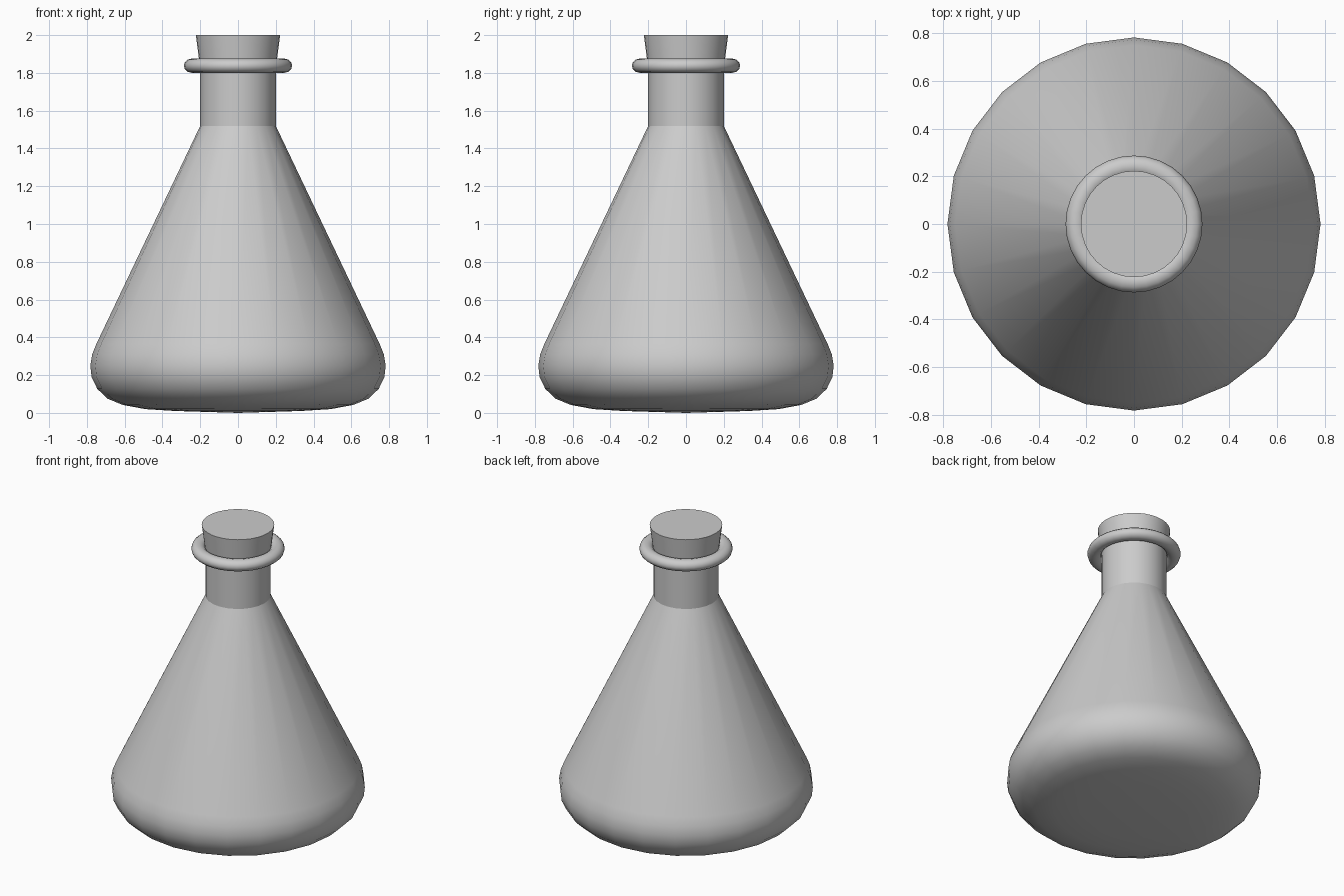
import bpy, bmesh, math

if "Cube" in bpy.data.objects:
    bpy.data.objects.remove(bpy.data.objects["Cube"])


def lathe(name, profile, sides, angle=40, closed=False):
    """Revolve (radius, z) points around z; radius 0 makes a pole."""
    bm = bmesh.new()
    rings = []
    for r, z in profile:
        if r == 0:
            rings.append([bm.verts.new((0, 0, z))] * sides)
        else:
            rings.append([bm.verts.new((r * math.cos(2 * math.pi * i / sides),
                                        r * math.sin(2 * math.pi * i / sides), z))
                          for i in range(sides)])
    pairs = list(zip(rings, rings[1:]))
    if closed:
        pairs.append((rings[-1], rings[0]))
    for low, high in pairs:
        for i in range(sides):
            j = (i + 1) % sides
            corners = dict.fromkeys((low[i], low[j], high[j], high[i]))
            bm.faces.new(list(corners))
    bmesh.ops.recalc_face_normals(bm, faces=bm.faces)
    mesh = bpy.data.meshes.new(name)
    bm.to_mesh(mesh)
    bm.free()
    obj = bpy.data.objects.new(name, mesh)
    bpy.context.collection.objects.link(obj)
    bpy.ops.object.select_all(action='DESELECT')
    obj.select_set(True)
    bpy.context.view_layer.objects.active = obj
    bpy.ops.object.shade_smooth_by_angle(angle=math.radians(angle))
    return obj


# Conical flask body with a rounded base
lathe("flask_body", [(0, 0), (0.33, 0.01), (0.49, 0.02), (0.61, 0.042),
                     (0.69, 0.075), (0.745, 0.127), (0.775, 0.19),
                     (0.782, 0.25), (0.772, 0.31), (0.75, 0.365),
                     (0.2, 1.52)], 24)

# Straight neck
lathe("flask_neck", [(0.2, 1.52), (0.2, 1.84)], 24)

# Rounded lip ring around the mouth
lip = [(0.243 + 0.044 * math.cos(a), 1.838 + 0.038 * math.sin(a))
       for a in (2 * math.pi * k / 12 for k in range(12))]
lathe("lip_ring", lip, 32, 60, closed=True)

# Tapered stopper, reaching down into the neck
lathe("stopper", [(0, 1.68), (0.182, 1.68), (0.223, 2.0), (0, 2.0)], 32)
